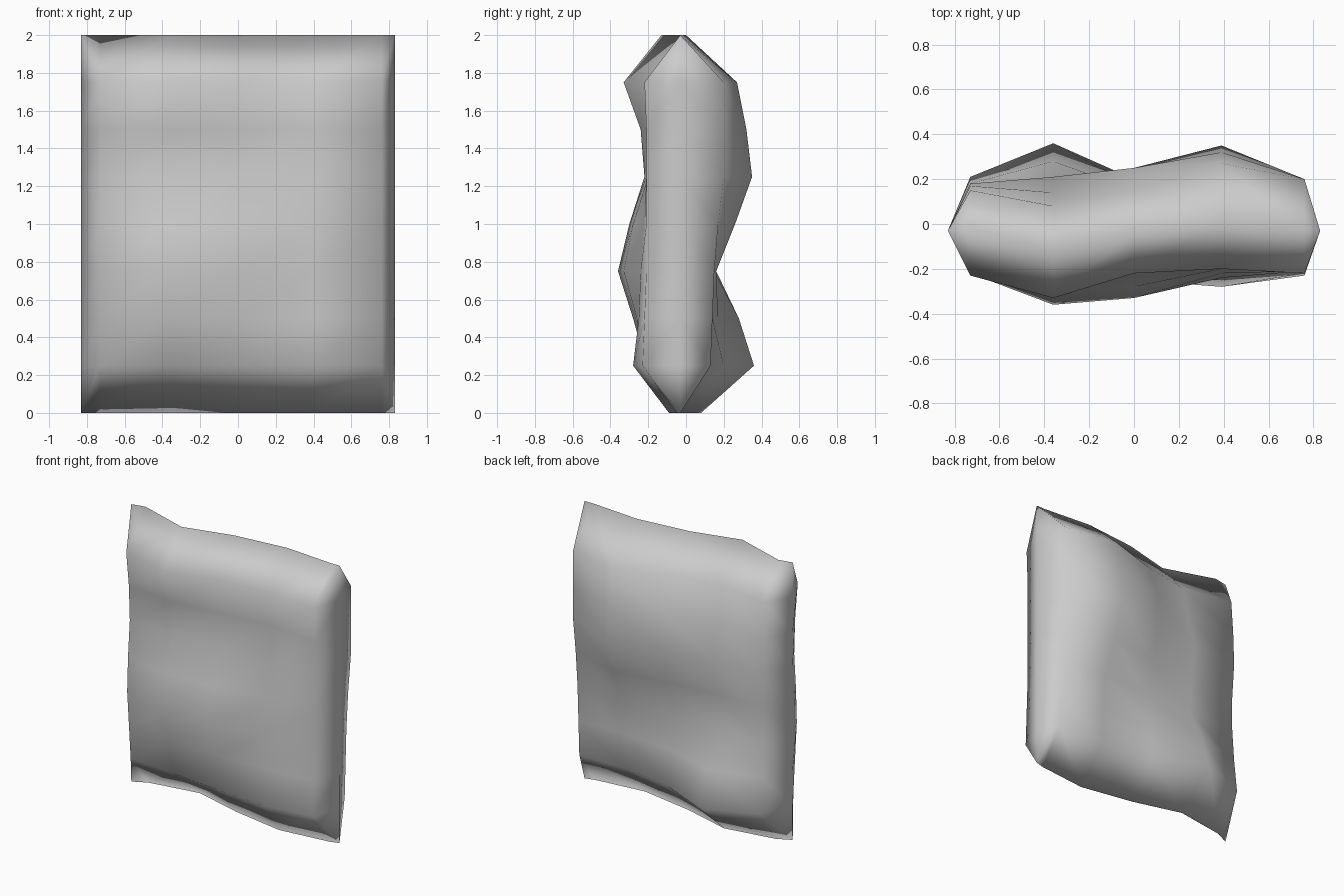
import bpy, bmesh

if "Cube" in bpy.data.objects:
    bpy.data.objects.remove(bpy.data.objects["Cube"])

# Column positions across the cushion; rows are every 0.25 in height
XS = [-0.83, -0.73, -0.36, 0.0, 0.39, 0.76, 0.83]
SEAM = -0.03

# Seam offsets along the bottom and top edges (inner columns)
BOTTOM = [0.02, 0.08, -0.02, -0.09, -0.05]
TOP = [-0.01, -0.13, -0.04, 0.0, -0.03]

# Depth of each side per inner column, from z = 0.25 up to z = 1.75
FRONT = [
    [-.18, -.20, -.22, -.21, -.19, -.20, -.23],
    [-.21, -.28, -.36, -.30, -.22, -.24, -.33],
    [-.25, -.26, -.33, -.28, -.21, -.20, -.22],
    [-.28, -.25, -.24, -.22, -.20, -.17, -.20],
    [-.23, -.22, -.21, -.21, -.21, -.21, -.22],
]
BACK = [
    [.21, .18, .16, .16, .18, .17, .15],
    [.36, .28, .16, .17, .21, .14, .08],
    [.20, .17, .15, .20, .25, .25, .15],
    [.13, .14, .16, .26, .35, .32, .27],
    [.13, .14, .15, .17, .20, .20, .20],
]


def depth(table, col, row):
    """Depth of one side of the cushion; both sides meet at the seam."""
    if col in (0, 6):
        return SEAM
    if row == 0:
        return BOTTOM[col - 1]
    if row == 8:
        return TOP[col - 1]
    return table[col - 1][row - 1]


# Two wavy sheets joined along the outer seam
bm = bmesh.new()
for table in (FRONT, BACK):
    grid = [[bm.verts.new((x, depth(table, c, r), r * 0.25)) for r in range(9)]
            for c, x in enumerate(XS)]
    for c in range(6):
        for r in range(8):
            a, b, d, e = (grid[c][r], grid[c + 1][r],
                          grid[c + 1][r + 1], grid[c][r + 1])
            # Corner patches are split from the tip inwards
            if (c, r) in ((0, 0), (5, 7)):
                bm.faces.new((a, b, d))
                bm.faces.new((a, d, e))
            elif (c, r) in ((0, 7), (5, 0)):
                bm.faces.new((a, b, e))
                bm.faces.new((b, d, e))
            else:
                bm.faces.new((a, b, d, e))
bmesh.ops.remove_doubles(bm, verts=bm.verts, dist=0.0005)
bmesh.ops.recalc_face_normals(bm, faces=bm.faces)
for f in bm.faces:
    f.smooth = True

mesh = bpy.data.meshes.new("cushion")
bm.to_mesh(mesh)
bm.free()
cushion = bpy.data.objects.new("cushion", mesh)
bpy.context.collection.objects.link(cushion)
